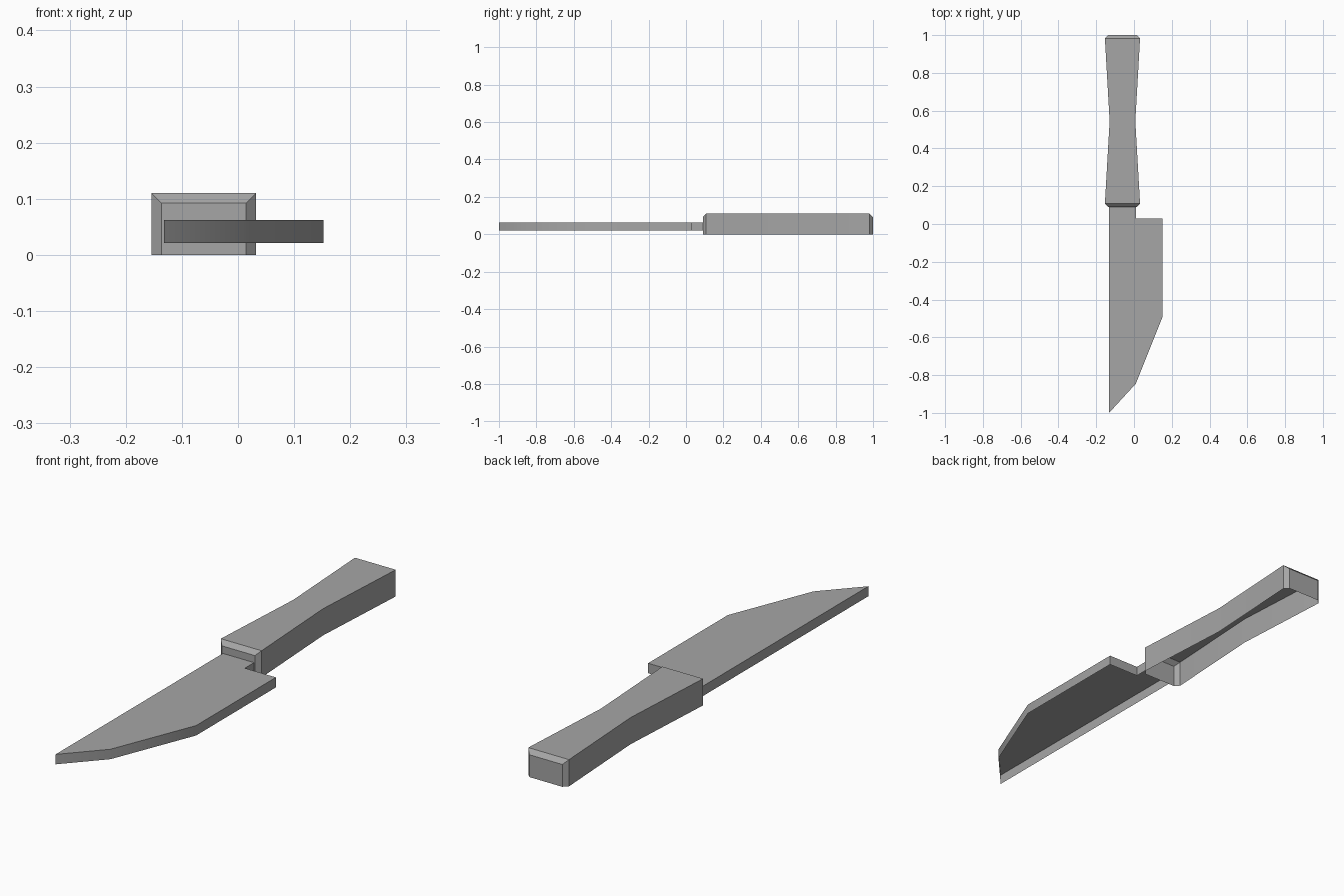
import bpy
import bmesh
import math

cube = bpy.data.objects.get("Cube")
if cube:
    bpy.data.objects.remove(cube, do_unlink=True)

# One flat grey for the whole knife
grey = bpy.data.materials.new("plain_grey")
grey.use_nodes = True
colour = (0.38, 0.38, 0.38, 1)
grey.diffuse_color = colour
grey.node_tree.nodes["Principled BSDF"].inputs["Base Color"].default_value = colour


def finish(name, bm):
    """Turn a bmesh into a shaded object with the grey material."""
    mesh = bpy.data.meshes.new(name)
    bm.to_mesh(mesh)
    bm.free()
    mesh.materials.append(grey)
    obj = bpy.data.objects.new(name, mesh)
    bpy.context.collection.objects.link(obj)
    bpy.ops.object.select_all(action="DESELECT")
    obj.select_set(True)
    bpy.context.view_layer.objects.active = obj
    bpy.ops.object.shade_smooth_by_angle(angle=math.radians(30))
    return obj


def make_blade(outline, bottom, top):
    """Flat blade with a rim of walls, open underneath."""
    bm = bmesh.new()
    upper = [bm.verts.new((x, y, top)) for x, y in outline]
    lower = [bm.verts.new((x, y, bottom)) for x, y in outline]
    bm.faces.new(upper)
    for i in range(len(outline)):
        j = (i + 1) % len(outline)
        bm.faces.new((lower[i], lower[j], upper[j], upper[i]))
    return finish("blade", bm)


def make_handle(centre_x, sections):
    """Loft of upside-down U sections, capped at both ends, open underneath."""
    bm = bmesh.new()
    rings = []
    for y, half, height in sections:
        profile = ((-half, 0), (-half, height), (half, height), (half, 0))
        rings.append([bm.verts.new((centre_x + x, y, z)) for x, z in profile])
    for a, b in zip(rings, rings[1:]):
        for j in range(3):
            bm.faces.new((a[j], a[j + 1], b[j + 1], b[j]))
    bm.faces.new(rings[0][::-1])
    bm.faces.new(rings[-1])
    return finish("handle", bm)


# Blade: straight spine on one side, curved edge, heel step and short tang
spine, heel, edge = -0.132, 0.01, 0.152
make_blade(
    [(spine, -1.0), (heel, -0.845), (edge, -0.49), (edge, 0.03),
     (heel, 0.03), (heel, 0.09), (spine, 0.09)],
    bottom=0.021, top=0.062)

# Handle: flared ends with chamfers and a narrow waist
wide, waist, height, chamfer = 0.093, 0.068, 0.11, 0.018
start, end = 0.09, 1.0
make_handle(-0.061, [
    (start, wide - chamfer, height - chamfer),
    (start + chamfer, wide, height),
    ((start + end) / 2, waist, height),
    (end - chamfer, wide, height),
    (end, wide - chamfer, height - chamfer),
])
